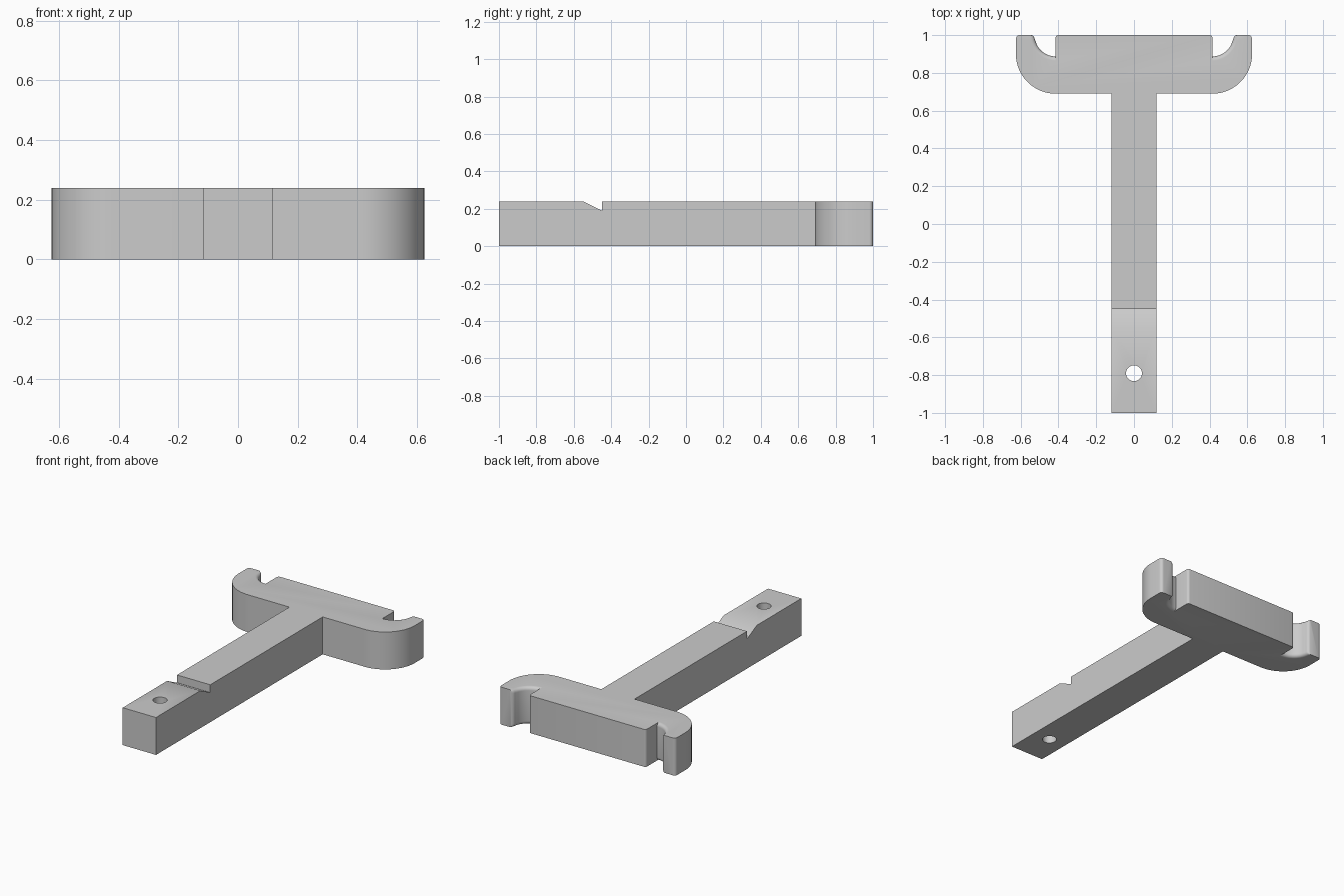
import bpy
import bmesh
from math import sin, cos, pi, sqrt

old = bpy.data.objects.get("Cube")
if old:
    bpy.data.objects.remove(old, do_unlink=True)

H = 0.24          # thickness of the whole piece
FLARE = 0.022     # rounding of the notch rims

grey = bpy.data.materials.new("plain grey")
grey.use_nodes = True
colour = (0.6, 0.6, 0.6, 1)
grey.diffuse_color = colour
grey.node_tree.nodes["Principled BSDF"].inputs["Base Color"].default_value = colour


def arc(cx, cy, r, start, end, n):
    """Points on a circle between two angles given in quarter turns."""
    angles = [(start + (end - start) * i / n) * pi / 2 for i in range(n + 1)]
    return [(cx + r * cos(a), cy + r * sin(a)) for a in angles]


def loft(name, layers):
    """Solid through a stack of matching rings of 3D points."""
    bm = bmesh.new()
    rings = [[bm.verts.new(p) for p in layer] for layer in layers]
    n = len(rings[0])
    for a, b in zip(rings, rings[1:]):
        for i in range(n):
            j = (i + 1) % n
            bm.faces.new((a[i], a[j], b[j], b[i]))
    bm.faces.new(rings[0][::-1])
    bm.faces.new(rings[-1])
    bmesh.ops.recalc_face_normals(bm, faces=bm.faces)
    mesh = bpy.data.meshes.new(name)
    bm.to_mesh(mesh)
    bm.free()
    mesh.materials.append(grey)
    ob = bpy.data.objects.new(name, mesh)
    bpy.context.collection.objects.link(ob)
    return ob


def flat(points, z):
    return [(x, y, z) for x, y in points]


# T-shaped body: shaft, curved shoulders and rounded outer tips
half = [(0.118, -1), (0.118, 0.69)]
half += arc(0.415, 0.9, 0.21, -1, 0, 24)
half += arc(0.605, 0.98, 0.02, 0, 1, 6)
outline = half + [(-x, y) for x, y in reversed(half)]
body = loft("t_shaped_bracket", [flat(outline, 0), flat(outline, H)])


def notch_ring(side, grow, z):
    """Notch between block and hook tip, opened outward by grow."""
    r = 0.11 + grow
    tip = 0.025 - grow * 0.8
    pts = [(0.4, 1.05), (0.4, 1)]
    pts += arc(0.4, 0.985, 0.015, 1, 0, 4)[1:]
    pts += arc(0.415, 1 - tip, r - tip, -1, 0, 16)
    pts += arc(0.415 + r - tip + tip, 1 - tip, 0, 0, 0, 1)[:1]
    pts += arc(0.415 + r + tip, 1 - tip, tip, 2, 1, 5)
    pts += [(0.415 + r + tip, 1.05)]
    return [(side * x, y, z) for x, y in pts]


def notch_ring_clean(side, grow, z):
    r = 0.11 + grow
    tip = 0.025 - grow * 0.8
    pts = [(0.4, 1.05), (0.4, 1)]
    pts += arc(0.4, 0.985, 0.015, 1, 0, 4)[1:]
    pts += arc(0.415, 1 - 0.003, r, -1, -0.16, 16)
    pts += arc(0.415 + r + tip, 1 - tip + 0.002, tip, 2, 1, 5)
    pts += [(0.415 + r + tip, 1.05)]
    return [(side * x, y, z) for x, y in pts]


# Cutters: two rim-rounded notches, a wedge groove and a pin hole
steps = 6
low = [(FLARE * (1 - sin(i / steps * pi / 2)), FLARE * (1 - cos(i / steps * pi / 2)))
       for i in range(steps + 1)]
levels = [(FLARE, -0.05)] + low + [(g, H - z) for g, z in reversed(low)] + [(FLARE, H + 0.05)]
cutters = [loft("notch_cutter", [notch_ring_clean(s, g, z) for g, z in levels])
           for s in (1, -1)]

wedge = [(-0.45, 0.19), (-0.45, 0.29), (-0.65, 0.29), (-0.55, H)]
cutters.append(loft("groove_cutter",
                    [[(x, y, z) for y, z in wedge] for x in (-0.2, 0.2)]))

circle = arc(0, -0.79, 0.042, 0, 4, 32)[:-1]
cutters.append(loft("hole_cutter", [flat(circle, -0.1), flat(circle, H + 0.1)]))

for cutter in cutters:
    cutter.hide_render = True
    mod = body.modifiers.new(cutter.name, 'BOOLEAN')
    mod.operation = 'DIFFERENCE'
    mod.solver = 'EXACT'
    mod.object = cutter

# Bake the cuts and drop the cutters
graph = bpy.context.evaluated_depsgraph_get()
body_mesh = bpy.data.meshes.new_from_object(body.evaluated_get(graph))
body.modifiers.clear()
body.data = body_mesh
for cutter in cutters:
    bpy.data.objects.remove(cutter, do_unlink=True)

# Smooth the curves, keep the hard edges
bpy.ops.object.select_all(action='DESELECT')
body.select_set(True)
bpy.context.view_layer.objects.active = body
bpy.ops.object.shade_smooth_by_angle(angle=pi / 6)
